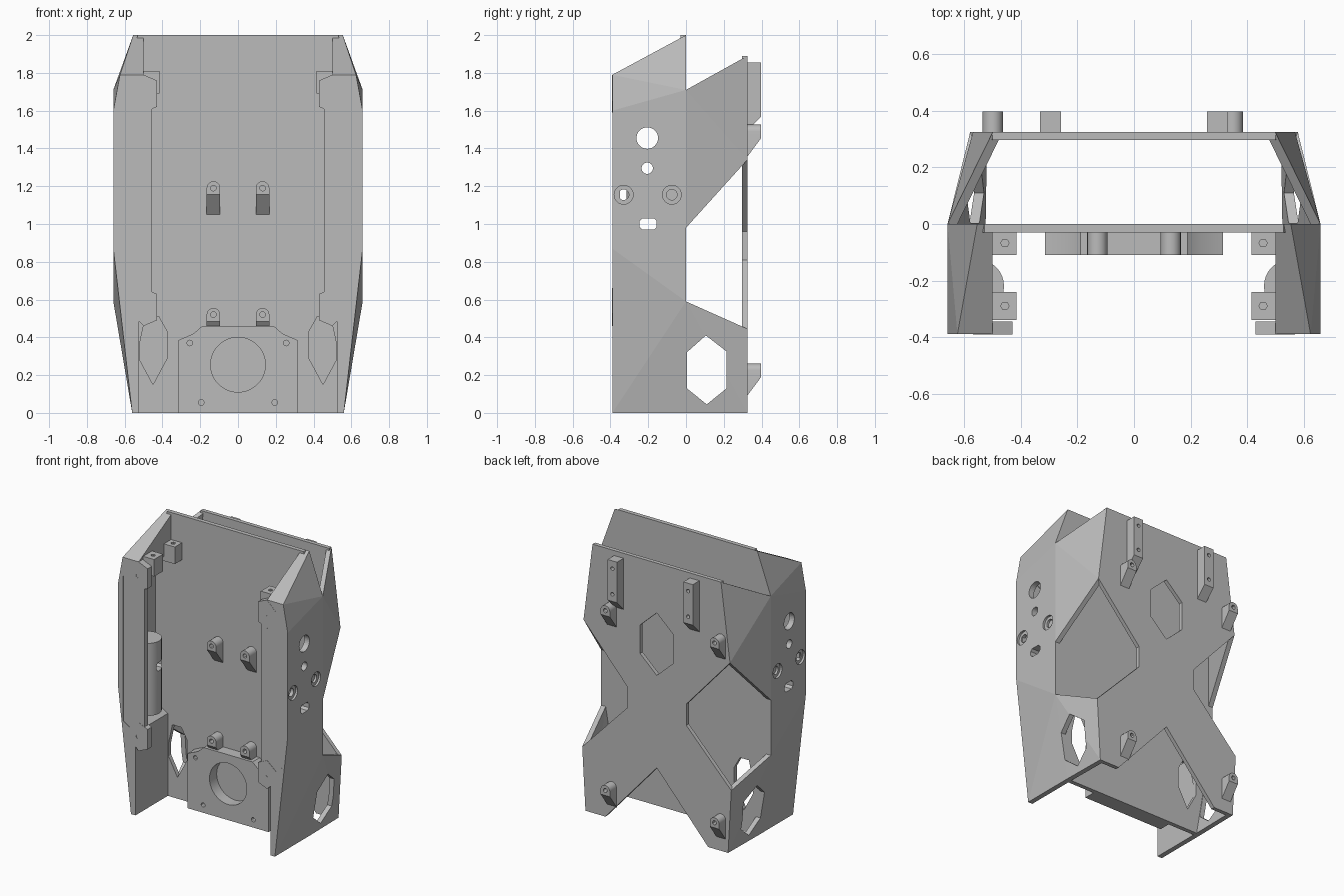
import bpy, bmesh
from math import sin, cos, pi

if "Cube" in bpy.data.objects:
    bpy.data.objects.remove(bpy.data.objects["Cube"], do_unlink=True)

grey = bpy.data.materials.new("plain grey")
grey.use_nodes = True
GREY = (0.5, 0.5, 0.5, 1)
grey.diffuse_color = GREY
for node in grey.node_tree.nodes:
    if node.type == 'BSDF_PRINCIPLED':
        node.inputs["Base Color"].default_value = GREY


def loft(name, a, b, flip=(), fan=False):
    """Closed solid between two matching loops of 3D points."""
    bm = bmesh.new()
    va = [bm.verts.new(p) for p in a]
    vb = [bm.verts.new(p) for p in b]
    n = len(a)
    for loop in (va, vb):
        if fan:
            for i in range(1, n - 1):
                bm.faces.new((loop[0], loop[i], loop[i + 1]))
        else:
            bm.faces.new(loop)
    for i in range(n):
        j = (i + 1) % n
        if i in flip:
            bm.faces.new((va[i], va[j], vb[i]))
            bm.faces.new((va[j], vb[j], vb[i]))
        else:
            bm.faces.new((va[i], va[j], vb[j]))
            bm.faces.new((va[i], vb[j], vb[i]))
    bmesh.ops.recalc_face_normals(bm, faces=bm.faces)
    bmesh.ops.dissolve_limit(bm, angle_limit=0.005, verts=bm.verts, edges=bm.edges)
    mesh = bpy.data.meshes.new(name)
    bm.to_mesh(mesh)
    bm.free()
    mesh.materials.append(grey)
    ob = bpy.data.objects.new(name, mesh)
    bpy.context.scene.collection.objects.link(ob)
    return ob


def prism(name, pts, y0, y1):
    return loft(name, [(x, y0, z) for x, z in pts], [(x, y1, z) for x, z in pts])


def ring(cx, cz, r, n=24):
    return [(cx + r * cos(2 * pi * i / n), cz + r * sin(2 * pi * i / n)) for i in range(n)]


def rect(x0, x1, z0, z1):
    return [(x0, z0), (x1, z0), (x1, z1), (x0, z1)]


def mirror(half):
    """Mirror an outline, given for +x from bottom to top."""
    return half + [(-x, z) for x, z in reversed(half) if x != 0]


def across(yz, x0, x1):
    """Prism along x."""
    return loft("cutter", [(x0, y, z) for y, z in yz], [(x1, y, z) for y, z in yz])


def cut(ob, *cutters):
    for c in cutters:
        c.hide_render = True
        mod = ob.modifiers.new("cut", 'BOOLEAN')
        mod.operation, mod.solver, mod.object = 'DIFFERENCE', 'EXACT', c
        bpy.ops.object.select_all(action='DESELECT')
        bpy.context.view_layer.objects.active = ob
        ob.select_set(True)
        bpy.ops.object.modifier_apply(modifier=mod.name)
        bpy.data.objects.remove(c, do_unlink=True)


def smooth(ob):
    bpy.ops.object.select_all(action='DESELECT')
    bpy.context.view_layer.objects.active = ob
    ob.select_set(True)
    bpy.ops.object.shade_smooth_by_angle()


def boss(name, x, z, y0, y1):
    """Round-topped screw post with a sloping underside."""
    r = 0.036
    arch = [(x + r * cos(pi * i / 10), z + r * sin(pi * i / 10)) for i in range(11)]
    loops = [[(px, y, pz) for px, pz in arch] + [(x - r, y, z - d), (x + r, y, z - d)]
             for y, d in ((y0, 0.14), (y1, 0.035))]
    ob = loft(name, *loops)
    cut(ob, prism("cutter", ring(x, z, 0.015, 12), y1 - 0.05, y1 + 0.05))
    smooth(ob)


# Main dividing plate with two kite-shaped windows
plate = prism("main_plate", mirror([(0.54, 0), (0.64, 0.59), (0.64, 1.71), (0.53, 2)]), -0.03, 0)
for s in (1, -1):
    kite = [(0.49, 0.51), (0.42, 0.51), (0.375, 0.43), (0.375, 0.29),
            (0.45, 0.15), (0.52, 0.28), (0.52, 0.37)]
    cut(plate, prism("cutter", [(s * x, z) for x, z in kite], -0.1, 0.1))

# Lower motor plate with round recess
mount = prism("motor_plate", mirror([(0.315, 0), (0.315, 0.385), (0.235, 0.42), (0.19, 0.46)]),
              -0.11, -0.025)
cut(mount, prism("cutter", ring(0, 0.255, 0.145, 48), -0.2, 0.1))
for x, z in ((0.255, 0.37), (0.195, 0.055)):
    for s in (1, -1):
        cut(mount, prism("cutter", ring(s * x, z, 0.015, 12), -0.2, -0.06))
smooth(mount)

# Back cover plate: X shape with hexagonal window
cover = prism("back_cover", mirror([(0.4, 0), (0.555, 0), (0.58, 0.445), (0.23, 0.81),
                                    (0.23, 0.96), (0.57, 1.34), (0.5, 1.89)])
              + [(0, 0.45)], 0.297, 0.325)
cut(cover, prism("cutter", [(0, 1.54), (0.13, 1.42), (0.13, 1.22), (0, 1.1),
                            (-0.13, 1.22), (-0.13, 1.42)], 0.2, 0.4))

for s, side in ((1, "left"), (-1, "right")):
    # Faceted side wall, hollow inside
    inner = [(0.5, 1.72), (0.62, 1.66), (0.62, 0.64), (0.525, 0.58), (0.525, 0)]
    front = [(0.56, 0), (0.66, 0.87), (0.66, 1.6), (0.625, 1.79), (0.5, 1.79)] + inner
    back = [(0.56, 0), (0.66, 0.59), (0.66, 1.71), (0.555, 2), (0.5, 2)] + inner
    wall = loft("side_wall_" + side, [(s * x, -0.39, z) for x, z in front],
                [(s * x, 0, z) for x, z in back], flip=(2,))
    # Battery-like tube inside the wall
    tube = loft("inner_tube_" + side,
                *[[(s * (0.555 + px), -0.22 + py, z) for px, py in ring(0, 0, 0.095, 32)]
                  for z in (0.67, 1.18)])
    # Side openings
    slot = [(-0.245, 0.985), (-0.23, 0.97), (-0.17, 0.97), (-0.155, 0.985),
            (-0.155, 1.015), (-0.17, 1.03), (-0.23, 1.03), (-0.245, 1.015)]
    for outline in (ring(-0.205, 1.455, 0.057, 32), ring(-0.205, 1.295, 0.03), slot):
        cut(wall, across(outline, s * 0.4, s * 0.8))
    cut(tube, across(slot, s * 0.4, s * 0.8))
    for y, depth in ((-0.33, 0.4), (-0.075, 0.63)):
        cut(wall, across(ring(y, 1.155, 0.05), s * 0.645, s * 0.8),
            across(ring(y, 1.155, 0.028), s * depth, s * 0.8))
    smooth(tube)

    # Front flange along the wall
    flange = [(0.455, 0.58), (0.455, 1.62), (0.5, 1.72), (0.63, 1.72), (0.64, 1.6),
              (0.64, 0.8), (0.61, 0.5), (0.525, 0.5)]
    prism("front_flange_" + side, [(s * x, z) for x, z in flange], -0.389, -0.35)

    # Hexagonal screw tabs
    for z, level in ((0.56, "lower"), (1.69, "upper")):
        k = 1 if z < 1 else -1
        hexa = [(0.57, -0.03), (0.57, 0.04), (0.5, 0.1), (0.43, 0.07), (0.43, -0.07), (0.5, -0.1)]
        tab = prism(f"{level}_tab_{side}", [(s * x, z + k * dz) for x, dz in hexa], -0.391, -0.345)
        cut(tab, prism("cutter", ring(s * 0.505, z, 0.015, 12), -0.5, -0.36))

    # Upper inner blocks with vertical screw holes
    for y0, y1, place in ((-0.34, -0.24, "front"), (-0.11, -0.025, "back")):
        block = prism(f"{place}_block_{side}", [(s * x, z) for x, z in rect(0.415, 0.505, 1.69, 1.81)],
                      y0, y1)
        hole = ring(s * 0.457, (y0 + y1) / 2, 0.015, 6)
        cut(block, loft("cutter", [(x, y, 1.76) for x, y in hole], [(x, y, 1.9) for x, y in hole]))

    # Cover side panels: upper and lower
    for level, pts in (("upper", [(0.66, 0, 1.71), (0.5, 0.325, 1.89), (0.57, 0.325, 1.34), (0.66, 0, 0.98)]),
                       ("lower", [(0.66, 0, 0.59), (0.58, 0.325, 0.445), (0.555, 0.325, 0), (0.56, 0, 0)])):
        panel = loft(f"{level}_cover_side_{side}", [(s * x, y, z) for x, y, z in pts],
                     [(s * (x - 0.035), y, z) for x, y, z in pts], fan=True)
        if level == "lower":
            cut(panel, across([(0.105, 0.41), (0.004, 0.32), (0.004, 0.13), (0.11, 0.045),
                               (0.215, 0.13), (0.215, 0.325)], s * 0.4, s * 0.8))

    # Front screw posts
    boss("middle_post_" + side, s * 0.13, 1.19, -0.029, -0.11)
    boss("bottom_post_" + side, s * 0.13, 0.52, -0.029, -0.11)

    # Tall rear brackets
    x = s * 0.295
    bracket = loft("rear_bracket_" + side,
                   *[[(px, y, pz) for px, pz in rect(x - 0.037, x + 0.037, z, 1.855)]
                     for y, z in ((0.32, 1.49), (0.398, 1.57))])
    for z in (1.62, 1.8):
        cut(bracket, prism("cutter", ring(x, z, 0.013, 12), 0.36, 0.5))

# Rear screw posts
for x, side in ((0.35, "left"), (-0.5, "right")):
    boss("rear_upper_post_" + side, x, 1.49, 0.32, 0.398)
    boss("rear_lower_post_" + side, x, 0.225, 0.32, 0.398)
